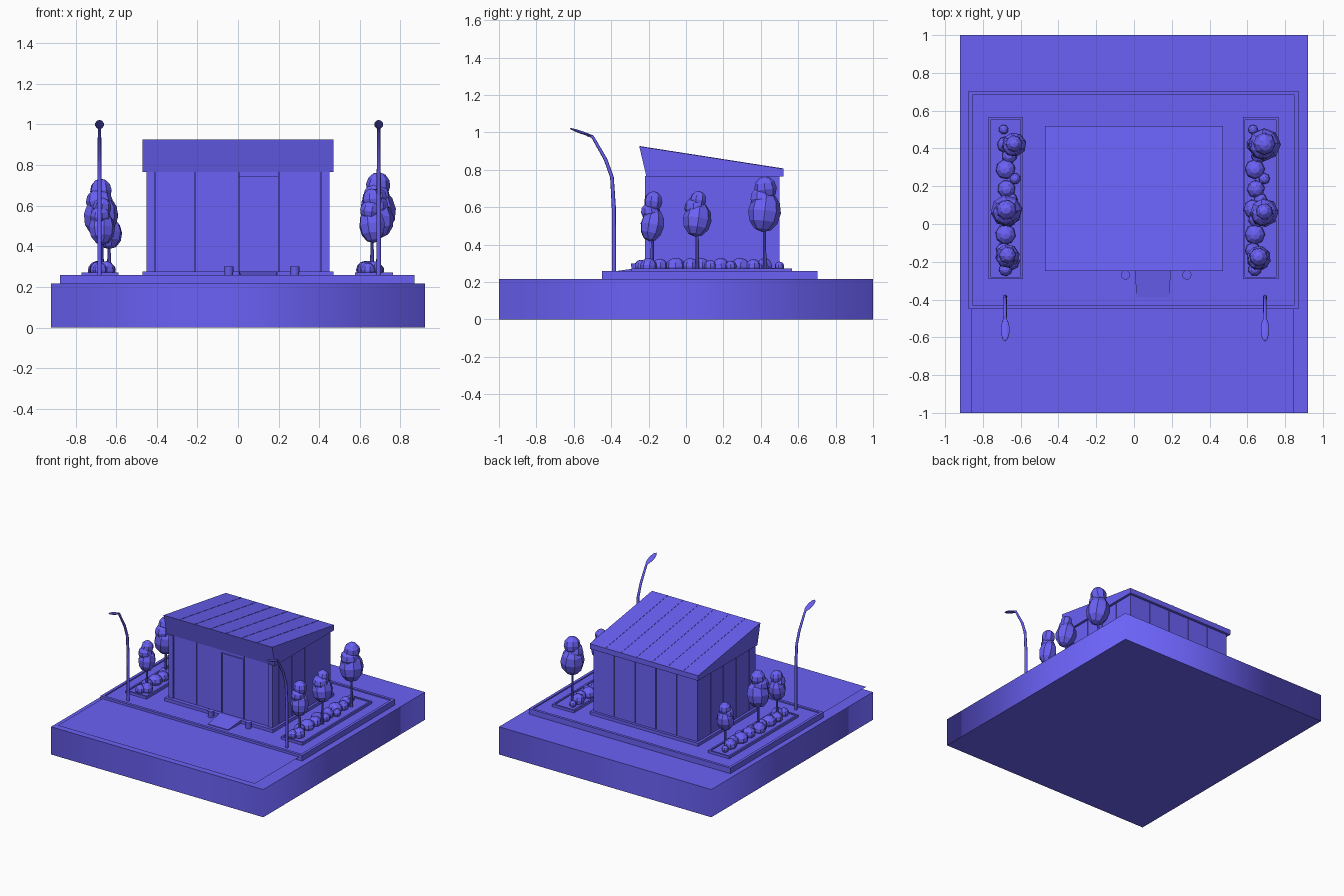
import bpy, bmesh, math, random
from mathutils import Matrix

if "Cube" in bpy.data.objects:
    bpy.data.objects.remove(bpy.data.objects["Cube"])

random.seed(4)

# One blue for the whole model
BLUE = bpy.data.materials.new("blue")
BLUE.diffuse_color = (.145, .12, .92, 1)
BLUE.use_nodes = True
BLUE.node_tree.nodes["Principled BSDF"].inputs["Base Color"].default_value = BLUE.diffuse_color


def finish(name, bm):
    bmesh.ops.recalc_face_normals(bm, faces=bm.faces)
    me = bpy.data.meshes.new(name)
    bm.to_mesh(me)
    bm.free()
    me.materials.append(BLUE)
    ob = bpy.data.objects.new(name, me)
    bpy.context.collection.objects.link(ob)
    return ob


def add_box(bm, x, y, z):
    """Box from (min, max) pairs."""
    size = Matrix.Diagonal((x[1] - x[0], y[1] - y[0], z[1] - z[0], 1))
    mid = Matrix.Translation((sum(x) / 2, sum(y) / 2, sum(z) / 2))
    bmesh.ops.create_cube(bm, size=1, matrix=mid @ size)


def box(name, *boxes):
    bm = bmesh.new()
    for b in boxes:
        add_box(bm, *b)
    return finish(name, bm)


def tray(name, x, y, z0, z1, rim, drop):
    """Slab with a raised rim around a sunken middle."""
    bm = bmesh.new()
    add_box(bm, x, y, (z0, z1))
    top = [f for f in bm.faces if f.calc_center_median().z > z1 - 1e-4]
    bmesh.ops.inset_region(bm, faces=top, thickness=rim)
    inner = bmesh.ops.extrude_face_region(bm, geom=top)
    bmesh.ops.delete(bm, geom=top, context='FACES_ONLY')
    verts = [v for v in inner['geom'] if isinstance(v, bmesh.types.BMVert)]
    bmesh.ops.translate(bm, verts=verts, vec=(0, 0, -drop))
    return finish(name, bm)


def prism(name, profile, x0, x1):
    """Extrude a (y, z) profile along x."""
    bm = bmesh.new()
    f = bm.faces.new([bm.verts.new((x0, y, z)) for y, z in profile])
    r = bmesh.ops.extrude_face_region(bm, geom=[f])
    verts = [v for v in r['geom'] if isinstance(v, bmesh.types.BMVert)]
    bmesh.ops.translate(bm, verts=verts, vec=(x1 - x0, 0, 0))
    return finish(name, bm)


def add_ball(bm, p, r, rz):
    turn = Matrix.Rotation(random.uniform(0, 1), 4, 'Z') @ Matrix.Rotation(random.uniform(-.25, .25), 4, 'X')
    m = Matrix.Translation(p) @ turn @ Matrix.Diagonal((r, r, rz, 1))
    bmesh.ops.create_uvsphere(bm, u_segments=8, v_segments=6, radius=1, matrix=m)


def add_rod(bm, p, r1, r2, h, n):
    bmesh.ops.create_cone(bm, cap_ends=True, segments=n, radius1=r1, radius2=r2, depth=h,
                          matrix=Matrix.Translation((p[0], p[1], p[2] + h / 2)))


# Ground block with softly shaded sides, thin road sheet and paved pad
ground = box("ground_block", ((-.92, .92), (-1, 1), (0, .217)))
for f in ground.data.polygons:
    f.use_smooth = abs(f.normal.z) < .5
bm = bmesh.new()
bm.faces.new([bm.verts.new((x, y, .242)) for x, y in ((-.862, -1), (.845, -1), (.845, -.44), (-.862, -.44))])
finish("road", bm)
tray("paved_pad", (-.877, .87), (-.45, .704), .21, .26, .03, .009)

# Building: plinth, core, and wall panels separated by narrow grooves
box("plinth", ((-.47, .47), (-.24, .52), (.245, .275)))
box("wall_core", ((-.443, .443), (-.2, .492), (.27, .775)))
Z = (.275, .767)
G = .003
panels = []
for i in range(5):
    x0 = -.451 + i * .1804
    panels.append(((x0 + G * (i > 0), x0 + .1804 - G * (i < 4)), (.485, .50), Z))
for s in (-1, 1):
    xs = (.436, .451) if s > 0 else (-.451, -.436)
    for i in range(4):
        y0 = -.14 + i * .16
        panels.append((xs, (y0 + G, y0 + .16 - (G if i < 3 else 0)), Z))
box("wall_panels", *panels)
box("front_corner_posts", *[((s - .02, s + .02), (-.218, -.14), Z) for s in (-.431, .431)])
g = .0015
box("front_panels", *[((a + g, b - g), (-.21, -.19), Z)
                      for a, b in ((-.411, -.21), (-.21, .005), (.2, .411))])

# Door with frame
box("door_frame", ((.005, .012), (-.218, -.19), (.275, .745)), ((.193, .2), (-.218, -.19), (.275, .745)),
    ((.012, .193), (-.218, -.19), (.738, .745)), ((.005, .2), (-.21, -.19), (.745, .767)))
box("door_leaf", ((.012, .193), (-.212, -.19), (.275, .738)))

# Sloped roof with seams running down the slope
prism("roof", [(-.25, .925), (.52, .805), (.52, .765), (-.212, .765)], -.47, .47)
for i in range(1, 7):
    x = -.47 + i * .94 / 7
    prism("roof_seam", [(-.25, .927), (.52, .807), (.52, .803), (-.245, .915)], x - .003, x + .003)

# Entrance ramp and door pots
ramp = prism("entrance_ramp", [(-.39, .25), (-.39, .256), (-.24, .277), (-.24, .25)], .005, .195)
for v in ramp.data.vertices:
    if v.co.y < -.3:
        v.co.x += .008 if v.co.x < .1 else -.008
for x in (-.045, .28):
    bm = bmesh.new()
    add_rod(bm, (x, -.27, .25), .02, .024, .05, 16)
    finish("door_pot", bm)

# Planters
tray("left_planter", (-.77, -.588), (-.292, .566), .245, .271, .018, .008)
tray("right_planter", (.576, .764), (-.292, .566), .245, .271, .018, .008)

# Trees: x, y, body centre z, body radius, body half height, top ball z, top ball radius
trees = [
    (-.635, .42, .465, .066, .08, .555, .045),
    (-.675, .07, .55, .085, .105, .673, .055),
    (-.67, -.17, .49, .065, .085, .59, .046),
    (.69, .42, .575, .088, .11, .70, .06),
    (.69, .06, .535, .077, .095, .637, .045),
    (.66, -.18, .505, .066, .09, .63, .05),
]
for x, y, z, r, h, tz, tr in trees:
    bm = bmesh.new()
    add_rod(bm, (x, y, .255), .010, .007, z - .255, 8)
    finish("tree_trunk", bm)
    bm = bmesh.new()
    add_ball(bm, (x, y, z), r, h)
    add_ball(bm, (x - .008, y - .01, (z + tz) / 2 + .01), r * .78, r * .75)
    add_ball(bm, (x, y + .005, tz), tr, tr * 1.1)
    finish("tree_canopy", bm)

# Bushes along each planter: y, radius, sideways offset
bushes = [(-.24, .036, -.02), (-.2, .045, .01), (-.14, .042, -.03), (-.055, .054, -.02), (.025, .045, -.01),
          (.08, .05, -.03), (.13, .034, .01), (.185, .048, -.015), (.24, .03, .03), (.29, .053, -.02),
          (.36, .04, .0), (.42, .045, -.02), (.5, .026, -.03)]
for name, cx in (("left_bushes", -.66), ("right_bushes", .66)):
    bm = bmesh.new()
    for y, r, dx in bushes:
        add_ball(bm, (cx + dx, y, .283), r, min(r, .046))
    finish(name, bm)

# Street lamps: bent tapering pole and flat faceted head
path = [(-.385, .25, 1), (-.386, .60, 1), (-.396, .76, .9), (-.43, .855, .85), (-.50, .977, .75), (-.53, .988, .7)]
for x in (-.682, .693):
    cu = bpy.data.curves.new("lamp_pole", 'CURVE')
    cu.dimensions = '3D'
    cu.bevel_depth = .011
    cu.bevel_resolution = 2
    cu.use_fill_caps = True
    cu.materials.append(BLUE)
    sp = cu.splines.new('POLY')
    sp.points.add(len(path) - 1)
    for p, (y, z, r) in zip(sp.points, path):
        p.co = (x, y, z, 1)
        p.radius = r
    bpy.context.collection.objects.link(bpy.data.objects.new("lamp_pole", cu))
    bm = bmesh.new()
    m = (Matrix.Translation((x, -.56, 1.0)) @ Matrix.Rotation(math.radians(-19), 4, 'X')
         @ Matrix.Diagonal((.023, .066, .008, 1)))
    bmesh.ops.create_uvsphere(bm, u_segments=10, v_segments=6, radius=1, matrix=m)
    finish("lamp_head", bm)
